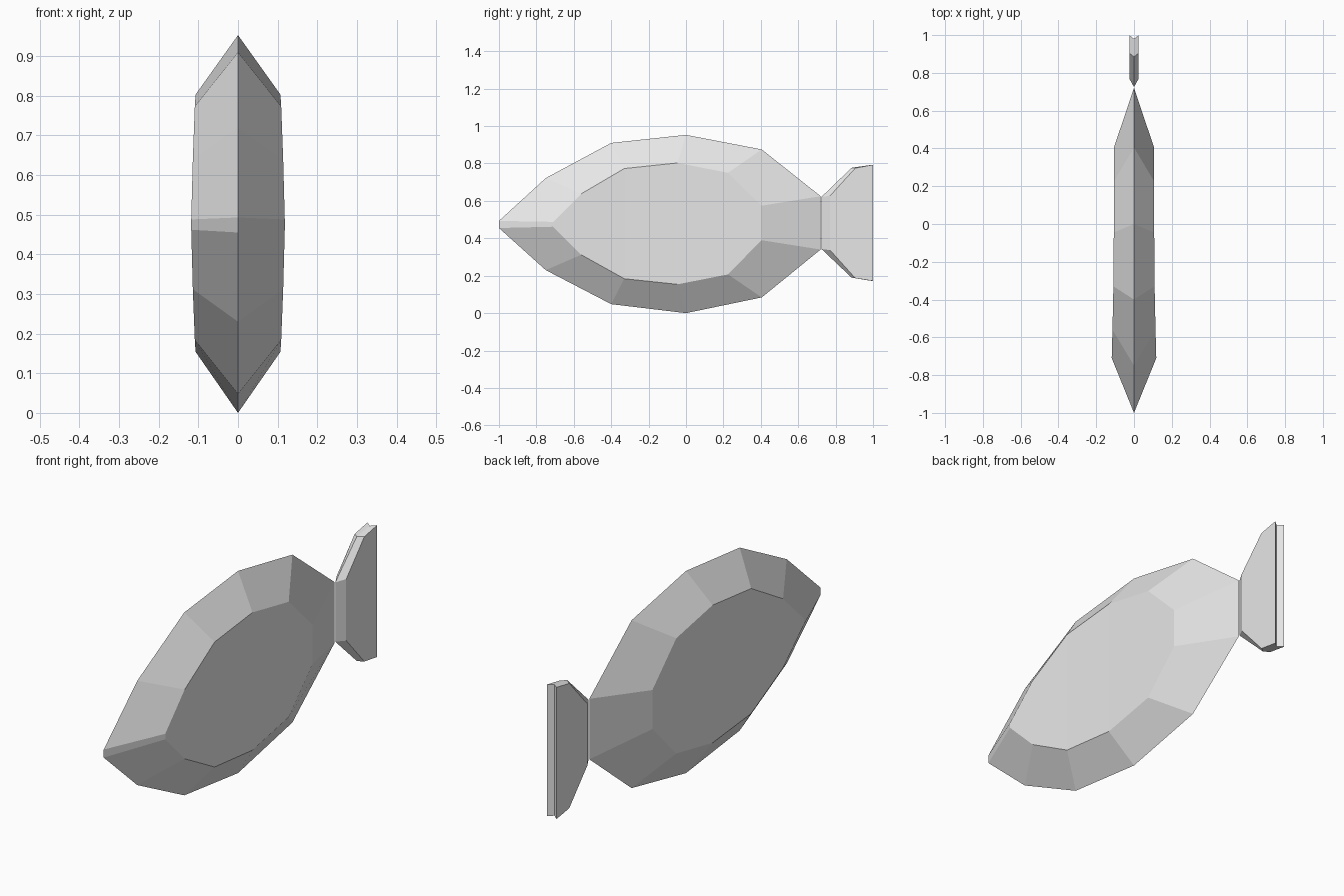
import bpy
import bmesh

cube = bpy.data.objects.get("Cube")
if cube:
    bpy.data.objects.remove(cube, do_unlink=True)

grey = bpy.data.materials.new("plain_grey")
grey.use_nodes = True
grey.diffuse_color = (0.8, 0.8, 0.8, 1)
grey.node_tree.nodes["Principled BSDF"].inputs["Base Color"].default_value = (0.8, 0.8, 0.8, 1)


def faceted_plate(name, rim, side):
    """Bevelled plate: a sharp rim on x = 0 and a matching outline on each side.

    rim holds (y, top z, bottom z); side holds (y, top z, bottom z, half width).
    """
    bm = bmesh.new()

    def loop(stations, sign):
        top = [bm.verts.new((sign * s[3], s[0], s[1])) for s in stations]
        low = [bm.verts.new((sign * s[3], s[0], s[2])) for s in stations]
        return top + low[::-1]

    centre = loop([s + (0,) for s in rim], 0)
    n = len(centre)
    for sign in (1, -1):
        outer = loop(side, sign)
        # Bevel between the rim and the side outline
        for i in range(n):
            j = (i + 1) % n
            bm.faces.new((centre[i], centre[j], outer[j], outer[i]))
        # Broad side, in upright strips
        for i in range(n // 2 - 1):
            bm.faces.new((outer[i], outer[i + 1], outer[n - 2 - i], outer[n - 1 - i]))
    bmesh.ops.recalc_face_normals(bm, faces=bm.faces)
    mesh = bpy.data.meshes.new(name)
    bm.to_mesh(mesh)
    bm.free()
    mesh.materials.append(grey)
    obj = bpy.data.objects.new(name, mesh)
    bpy.context.collection.objects.link(obj)
    return obj


# Fish body
faceted_plate(
    "body",
    [(-1, 0.493, 0.455), (-0.75, 0.722, 0.23), (-0.4, 0.91, 0.048),
     (0, 0.953, 0), (0.405, 0.875, 0.084), (0.72, 0.625, 0.34)],
    [(-0.71, 0.488, 0.462, 0.118), (-0.56, 0.638, 0.312, 0.114),
     (-0.33, 0.773, 0.184, 0.109), (-0.045, 0.803, 0.154, 0.107),
     (0.225, 0.75, 0.207, 0.107), (0.403, 0.574, 0.39, 0.107)])

# Tail fin, hollowed along its back edge
faceted_plate(
    "tail_fin",
    [(0.725, 0.622, 0.342), (0.885, 0.777, 0.19), (0.98, 0.791, 0.174)],
    [(0.77, 0.627, 0.337, 0.025), (0.905, 0.775, 0.187, 0.025),
     (1, 0.793, 0.172, 0.025)])
